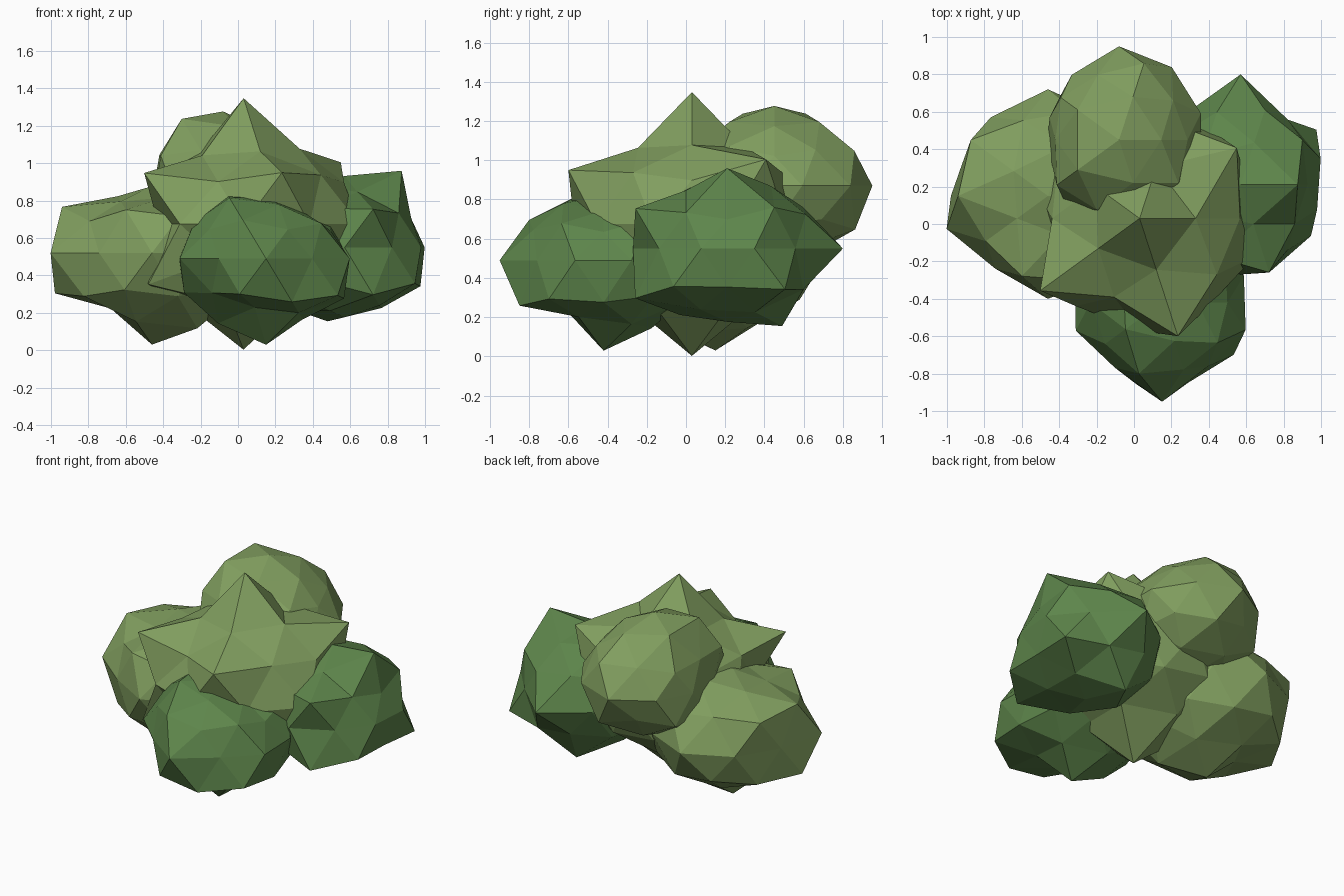
import bpy, bmesh, math

SQUASH = 0.83  # every clump is slightly flattened


def material(name, rgb):
    m = bpy.data.materials.new(name)
    m.diffuse_color = (*rgb, 1)
    return m


light = material("light_leaf", (0.22, 0.345, 0.115))
dark = material("dark_leaf", (0.11, 0.235, 0.07))


def band(z):
    """Latitude band of an icosphere vertex: 3 pole, 2 cap, 1 belt, 0 equator."""
    a = abs(z)
    n = 3 if a > .95 else 2 if a > .7 else 1 if a > .2 else 0
    return n if z >= 0 else -n


def clump(name, centre, radius, mat, bumps):
    """Faceted leaf ball; bumps maps (band, azimuth) to its own radius."""
    bm = bmesh.new()
    bmesh.ops.create_icosphere(bm, subdivisions=2, radius=1)
    for v in bm.verts:
        b = band(v.co.z)
        az = 0 if abs(b) == 3 else round(math.degrees(math.atan2(v.co.y, v.co.x))) % 360
        v.co *= bumps.get((b, az), radius)
        v.co.z *= SQUASH
    mesh = bpy.data.meshes.new(name)
    bm.to_mesh(mesh)
    bm.free()
    mesh.materials.append(mat)
    ob = bpy.data.objects.new(name, mesh)
    ob.location = centre
    bpy.context.collection.objects.link(ob)


# Central clump with pointed crown
clump("centre_clump", (.03, .03, .675), .60, light, {
    (3, 0): .81, (-3, 0): .81, (2, 0): .57, (2, 72): .55, (2, 144): .55,
    (2, 216): .52, (2, 288): .55, (1, 216): .735, (1, 288): .74, (1, 36): .755,
    (1, 252): .52, (1, 180): .55, (-1, 216): .74, (0, 342): .65, (-1, 0): .63,
    (-1, 252): .50, (0, 234): .58, (0, 198): .48})

# Left clump
clump("left_clump", (-.46, .15, .52), .53, light, {
    (-3, 0): .59, (3, 0): .43, (2, 144): .43, (0, 198): .57, (0, 90): .57,
    (1, 180): .565, (-1, 180): .58, (0, 270): .55, (0, 234): .48, (0, 162): .49,
    (1, 144): .57, (0, 126): .52, (1, 108): .50, (-2, 324): .57, (-2, 252): .52,
    (1, 216): .46, (2, 216): .39, (2, 288): .42, (-2, 180): .42, (-2, 108): .48})

# Raised back clump
clump("back_clump", (-.08, .45, .87), .46, light, {
    (3, 0): .49, (0, 90): .50, (0, 18): .46, (0, 126): .43, (2, 144): .52,
    (2, 216): .52, (1, 180): .40, (-1, 108): .43, (-1, 72): .51, (2, 0): .43,
    (2, 72): .46, (0, 54): .48, (1, 72): .48, (1, 108): .43, (0, 162): .39,
    (0, 198): .38, (1, 36): .42, (1, 0): .41, (1, 144): .43, (-1, 180): .43})

# Right clump
clump("right_clump", (.57, .21, .55), .48, dark, {
    (2, 0): .58, (0, 90): .59, (0, 18): .45, (-1, 36): .56, (-1, 324): .52,
    (-1, 288): .58, (-2, 108): .56, (2, 72): .45, (2, 288): .42, (1, 288): .55,
    (1, 0): .40, (1, 36): .48, (0, 342): .43, (-3, 0): .45, (3, 0): .46,
    (1, 324): .42, (0, 54): .43, (1, 72): .47, (-1, 72): .48, (0, 306): .43,
    (-1, 0): .45, (-2, 36): .46, (-2, 324): .44})

# Front clump
clump("front_clump", (.15, -.42, .49), .49, dark, {
    (-3, 0): .555, (3, 0): .40, (0, 270): .53, (0, 198): .485, (0, 342): .47,
    (-1, 252): .51, (-1, 324): .53, (-1, 288): .53, (1, 252): .47, (0, 234): .43,
    (1, 288): .42, (2, 216): .46, (2, 288): .41, (0, 306): .42, (1, 324): .43,
    (-2, 252): .37, (-2, 324): .41, (2, 0): .36, (1, 0): .39, (0, 18): .46,
    (1, 216): .42, (-1, 216): .42, (1, 180): .45, (-2, 36): .46})
